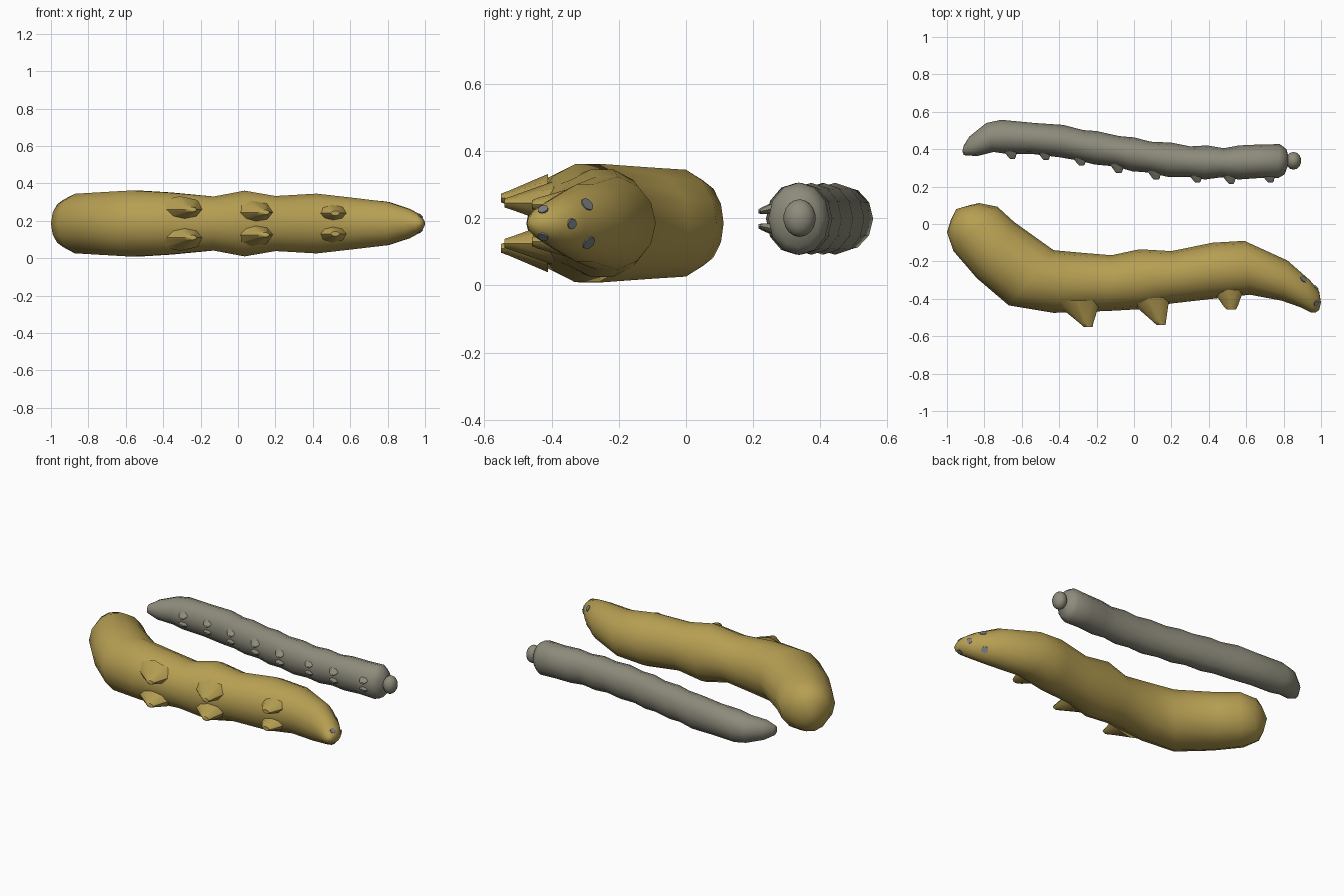
import bpy, bmesh, math
from mathutils import Vector
from mathutils.bvhtree import BVHTree

if "Cube" in bpy.data.objects:
    bpy.data.objects.remove(bpy.data.objects["Cube"])


def material(name, rgb):
    m = bpy.data.materials.new(name)
    m.diffuse_color = (*rgb, 1)
    m.use_nodes = True
    m.node_tree.nodes["Principled BSDF"].inputs["Base Color"].default_value = m.diffuse_color
    return m


MUSTARD = material("mustard", (0.47, 0.345, 0.085))
STONE = material("stone grey", (0.27, 0.26, 0.2))
EYE = material("eye grey", (0.2, 0.21, 0.22))


def finish(bm, name, mat, angle=50):
    bmesh.ops.recalc_face_normals(bm, faces=bm.faces)
    me = bpy.data.meshes.new(name)
    bm.to_mesh(me)
    bm.free()
    ob = bpy.data.objects.new(name, me)
    bpy.context.collection.objects.link(ob)
    me.materials.append(mat)
    bpy.context.view_layer.objects.active = ob
    ob.select_set(True)
    bpy.ops.object.shade_smooth_by_angle(angle=math.radians(angle))
    ob.select_set(False)
    return ob


def loft(name, rings, tips, zc, mat, sides=14):
    """Body tube: each ring is (back x, y, front x, y, half height)."""
    bm = bmesh.new()
    loops = []
    for ux, uy, lx, ly, h in rings:
        c = Vector(((ux + lx) / 2, (uy + ly) / 2, zc))
        v = Vector(((ux - lx) / 2, (uy - ly) / 2, 0))
        angs = [2 * math.pi * i / sides for i in range(sides)]
        loops.append([bm.verts.new(c + v * math.cos(a) + Vector((0, 0, h * math.sin(a)))) for a in angs])
    for a, b in zip(loops, loops[1:]):
        for i in range(sides):
            j = (i + 1) % sides
            bm.faces.new((a[i], a[j], b[j], b[i]))
    for loop, tip in ((loops[0], tips[0]), (loops[-1], tips[1])):
        t = bm.verts.new((*tip, zc))
        for i in range(sides):
            bm.faces.new((loop[i], loop[(i + 1) % sides], t))
    return finish(bm, name, mat)


def leg(name, base, tip, r0, r1, mat, sides=8):
    """Tapered stub leg from base to tip, wider along the body than tall."""
    bm = bmesh.new()
    base, tip = Vector(base), Vector(tip)
    loops = []
    for p, r in ((base, r0), (base.lerp(tip, 0.85), r1 * 1.25), (tip, r1 * 0.8)):
        angs = [2 * math.pi * i / sides for i in range(sides)]
        loops.append([bm.verts.new(p + Vector((r * math.cos(a), 0, 0.55 * r * math.sin(a)))) for a in angs])
    for a, b in zip(loops, loops[1:]):
        for i in range(sides):
            j = (i + 1) % sides
            bm.faces.new((a[i], a[j], b[j], b[i]))
    bm.faces.new(loops[0])
    bm.faces.new(loops[-1])
    return finish(bm, name, mat)


# large caterpillar body, tail to head
ZL = 0.185
large = loft("large_body", [
    (-0.88, 0.10, -0.98, 0.02, 0.08),
    (-0.83, 0.112, -1.0, -0.045, 0.13),
    (-0.73, 0.092, -0.965, -0.145, 0.163),
    (-0.64, 0.01, -0.84, -0.29, 0.17),
    (-0.43, -0.14, -0.67, -0.435, 0.181),
    (-0.30, -0.152, -0.43, -0.475, 0.17),
    (-0.12, -0.167, -0.14, -0.465, 0.148),
    (0.03, -0.135, 0.04, -0.455, 0.18),
    (0.20, -0.145, 0.20, -0.425, 0.151),
    (0.42, -0.10, 0.42, -0.40, 0.164),
    (0.59, -0.09, 0.62, -0.378, 0.142),
    (0.82, -0.195, 0.79, -0.41, 0.118),
    (0.94, -0.30, 0.89, -0.445, 0.08),
    (0.99, -0.36, 0.945, -0.473, 0.05),
    (1.0, -0.42, 0.97, -0.473, 0.025),
], ((-0.95, 0.08), (0.99, -0.46)), ZL, MUSTARD)

# large stub legs, mirrored pairs
for n, (bx, by, tx, ty, r, dz) in enumerate([
        (-0.31, -0.41, -0.245, -0.55, 0.13, 0.075),
        (0.07, -0.39, 0.145, -0.54, 0.12, 0.06),
        (0.50, -0.34, 0.52, -0.458, 0.09, 0.055)]):
    for s in (-1, 1):
        leg(f"large_leg_{n}_{s}", (bx, by, ZL + s * dz), (tx, ty, ZL + s * dz), r, 0.03, MUSTARD)

# painted eyes and nose: thin discs projected on to the head
tree = BVHTree.FromObject(large, bpy.context.evaluated_depsgraph_get())
for n, (y, z, r) in enumerate([(-0.295, 0.24, 0.021), (-0.29, 0.127, 0.021),
                               (-0.34, 0.183, 0.016), (-0.425, 0.225, 0.016), (-0.425, 0.145, 0.016)]):
    hit, nor, _, _ = tree.ray_cast(Vector((2, y, z)), Vector((-1, 0, 0)))
    if hit:
        bm = bmesh.new()
        bmesh.ops.create_cone(bm, cap_ends=True, segments=10, radius1=r, radius2=r, depth=0.008)
        m = nor.to_track_quat('Z', 'Y').to_matrix().to_4x4()
        m.translation = hit
        bm.transform(m)
        finish(bm, f"face_spot_{n}", EYE)

# small caterpillar body with gentle segment ripples
ZS = 0.198
loft("small_body", [
    (-0.91, 0.42, -0.91, 0.368, 0.03),
    (-0.88, 0.468, -0.84, 0.363, 0.06),
    (-0.79, 0.54, -0.75, 0.385, 0.085),
    (-0.71, 0.557, -0.68, 0.375, 0.098),
    (-0.53, 0.54, -0.55, 0.375, 0.10),
    (-0.38, 0.53, -0.40, 0.357, 0.107),
    (-0.27, 0.502, -0.30, 0.34, 0.10),
    (-0.20, 0.497, -0.21, 0.318, 0.107),
    (-0.08, 0.47, -0.10, 0.308, 0.10),
    (0.00, 0.463, -0.01, 0.282, 0.107),
    (0.09, 0.44, 0.08, 0.275, 0.10),
    (0.20, 0.435, 0.19, 0.25, 0.107),
    (0.30, 0.415, 0.29, 0.252, 0.10),
    (0.39, 0.42, 0.38, 0.238, 0.107),
    (0.48, 0.405, 0.47, 0.25, 0.10),
    (0.56, 0.42, 0.56, 0.238, 0.107),
    (0.67, 0.425, 0.66, 0.245, 0.104),
    (0.78, 0.427, 0.77, 0.245, 0.108),
    (0.815, 0.40, 0.805, 0.265, 0.085),
    (0.825, 0.365, 0.82, 0.305, 0.04),
], ((-0.918, 0.39), (0.84, 0.337)), ZS, STONE, 12)

# small legs, eight mirrored pairs
for n, (x, y) in enumerate([(-0.65, 0.348), (-0.47, 0.343), (-0.28, 0.312), (-0.08, 0.272),
                            (0.12, 0.237), (0.34, 0.222), (0.52, 0.215), (0.73, 0.222)]):
    for s in (-1, 1):
        leg(f"small_leg_{n}_{s}", (x - 0.015, y + 0.06, ZS + s * 0.035),
            (x, y, ZS + s * 0.022), 0.045, 0.016, STONE, 6)

# small round head
bm = bmesh.new()
bmesh.ops.create_uvsphere(bm, u_segments=14, v_segments=9, radius=1)
bmesh.ops.scale(bm, vec=(0.042, 0.048, 0.056), verts=bm.verts)
bmesh.ops.translate(bm, vec=(0.853, 0.338, ZS + 0.002), verts=bm.verts)
finish(bm, "small_head", STONE)
